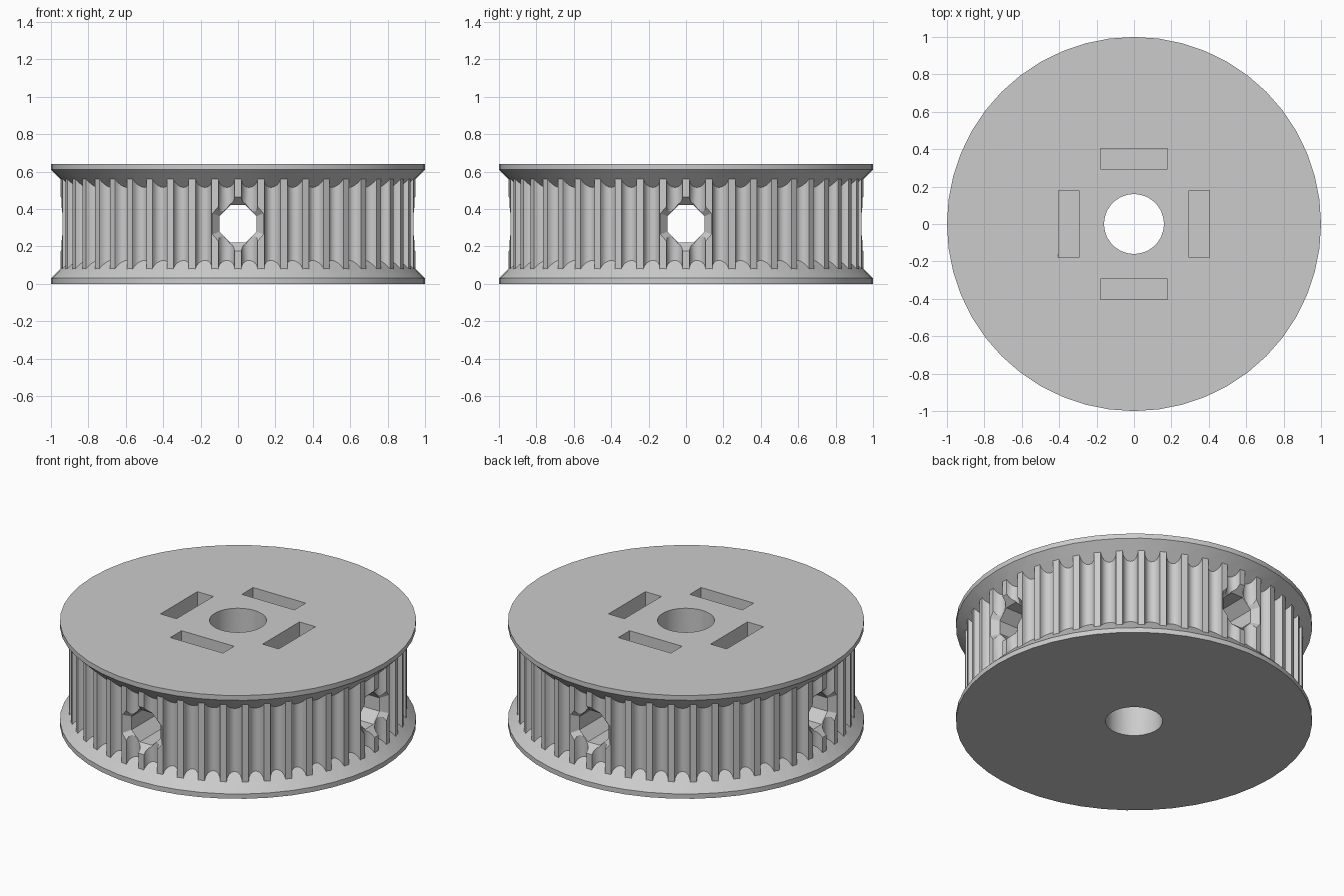
import bpy, bmesh
from math import sin, cos, pi, radians
from mathutils import Matrix

cube = bpy.data.objects.get("Cube")
if cube:
    bpy.data.objects.remove(cube, do_unlink=True)

TEETH, HEIGHT = 48, 0.64
MID = HEIGHT / 2

grey = bpy.data.materials.new("plain_grey")
grey.use_nodes = True
grey.diffuse_color = (0.6, 0.6, 0.6, 1)
grey.node_tree.nodes["Principled BSDF"].inputs["Base Color"].default_value = (0.6, 0.6, 0.6, 1)


def make_object(name, bm):
    bmesh.ops.recalc_face_normals(bm, faces=bm.faces[:])
    mesh = bpy.data.meshes.new(name)
    bm.to_mesh(mesh)
    bm.free()
    mesh.materials.append(grey)
    obj = bpy.data.objects.new(name, mesh)
    bpy.context.collection.objects.link(obj)
    return obj


def loft(name, rings):
    """Closed solid through rings of equal point count."""
    bm = bmesh.new()
    loops = [[bm.verts.new(p) for p in ring] for ring in rings]
    n = len(loops[0])
    for a, b in zip(loops, loops[1:]):
        for i in range(n):
            j = (i + 1) % n
            bm.faces.new((a[i], a[j], b[j], b[i]))
    bm.faces.new(loops[0][::-1])
    bm.faces.new(loops[-1])
    return make_object(name, bm)


def lathe(name, profile, sides, turn=0.0):
    return loft(name, [[(r * cos(turn + 2 * pi * i / sides), r * sin(turn + 2 * pi * i / sides), z)
                        for i in range(sides)] for r, z in profile])


def boolean(target, tool, operation):
    mod = target.modifiers.new(operation.lower(), 'BOOLEAN')
    mod.operation, mod.solver, mod.object = operation, 'EXACT', tool
    bpy.context.view_layer.objects.active = target
    bpy.ops.object.modifier_apply(modifier=mod.name)
    bpy.data.objects.remove(tool, do_unlink=True)


# Spool with bevelled flanges
pulley = lathe("toothed_pulley", [(1, 0), (1, 0.03), (0.88, 0.15),
                                  (0.88, HEIGHT - 0.15), (1, HEIGHT - 0.03), (1, HEIGHT)], TEETH)

# Toothed rim: half-round grooves between flat-topped teeth
outline = []
for i in range(TEETH):
    mid = 2 * pi * (i + 0.5) / TEETH
    for k in range(9):
        a = pi * k / 8
        r, side = 0.948 - 0.045 * sin(a), -0.0435 * cos(a)
        outline.append((r * cos(mid) - side * sin(mid), r * sin(mid) + side * cos(mid)))
rim = loft("toothed_rim", [[(x, y, z) for x, y in outline] for z in (0.06, HEIGHT - 0.06)])
boolean(pulley, rim, 'UNION')

# Centre bore
boolean(pulley, lathe("bore_cutter", [(0.16, -0.1), (0.16, HEIGHT + 0.1)], TEETH), 'DIFFERENCE')

# Four nut slots and four octagonal screw holes, flared at the rim
for q in range(4):
    spin = Matrix.Rotation(q * pi / 2, 4, 'Z')
    bm = bmesh.new()
    bmesh.ops.create_cube(bm, size=1, matrix=spin @ Matrix.Translation((0.35, 0, 0.45))
                          @ Matrix.Diagonal((0.11, 0.36, 0.62, 1)))
    boolean(pulley, make_object("slot_cutter", bm), 'DIFFERENCE')
    hole = lathe("screw_hole_cutter", [(0.108, 0.05), (0.108, 0.9), (0.17, 0.962)], 8, radians(22.5))
    hole.data.transform(spin @ Matrix.Translation((0, 0, MID)) @ Matrix.Rotation(pi / 2, 4, 'Y'))
    boolean(pulley, hole, 'DIFFERENCE')

# Smooth the curved faces, keep the edges crisp
bpy.ops.object.select_all(action='DESELECT')
pulley.select_set(True)
bpy.context.view_layer.objects.active = pulley
bpy.ops.object.shade_smooth_by_angle(angle=radians(30))
